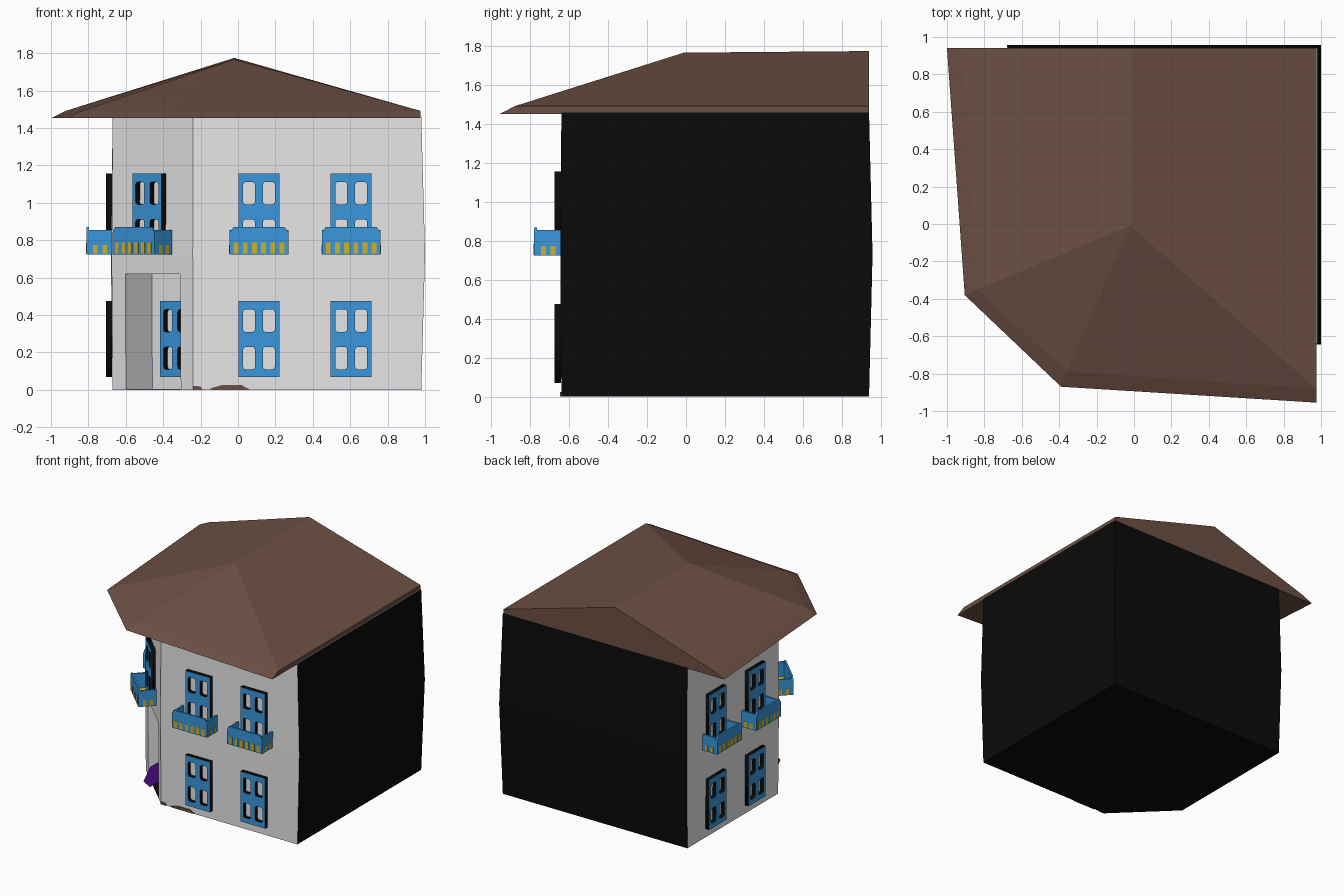
import bpy, bmesh, math
from mathutils import Matrix, Vector

if "Cube" in bpy.data.objects:
    bpy.data.objects.remove(bpy.data.objects["Cube"])


def mat(name, r, g, b):
    m = bpy.data.materials.new(name)
    m.diffuse_color = (r, g, b, 1)
    m.use_nodes = True
    m.node_tree.nodes["Principled BSDF"].inputs["Base Color"].default_value = m.diffuse_color
    return m


WALL = mat("wall_white", 0.8, 0.8, 0.8)
BLACK = mat("black", 0.003, 0.003, 0.003)
BLUE = mat("shutter_blue", 0.041, 0.31, 0.72)
BROWN = mat("roof_brown", 0.15, 0.08, 0.058)
YELLOW = mat("balcony_yellow", 0.65, 0.44, 0.017)
PURPLE = mat("purple", 0.21, 0.008, 0.68)


def make(name, bm, mats, matrix=Matrix()):
    bmesh.ops.recalc_face_normals(bm, faces=bm.faces)
    me = bpy.data.meshes.new(name)
    bm.to_mesh(me)
    bm.free()
    for m in mats:
        me.materials.append(m)
    ob = bpy.data.objects.new(name, me)
    ob.matrix_world = matrix
    bpy.context.collection.objects.link(ob)
    return ob


def loft(bm, rings, cap_top=True):
    """Stack equal-length rings of points into a closed prism."""
    vs = [[bm.verts.new(p) for p in r] for r in rings]
    n = len(rings[0])
    for a, b in zip(vs, vs[1:]):
        for i in range(n):
            j = (i + 1) % n
            bm.faces.new((a[i], a[j], b[j], b[i]))
    bm.faces.new(vs[0][::-1])
    if cap_top:
        bm.faces.new(vs[-1])
    return vs


def box(bm, x0, x1, y0, y1, z0, z1, mi=0):
    r = [(x0, y0), (x1, y0), (x1, y1), (x0, y1)]
    before = set(bm.faces)
    loft(bm, [[(x, y, z) for x, y in r] for z in (z0, z1)])
    for f in set(bm.faces) - before:
        f.material_index = mi


# ---- walls: slightly bulging prism, black on back, right and underside
foot = [(0.98, -0.64), (0.98, 0.94), (-0.67, 0.94), (-0.67, -0.22), (-0.24, -0.64)]
mid = [(1.0, -0.645), (1.0, 0.958), (-0.68, 0.958), (-0.676, -0.222), (-0.242, -0.645)]
bm = bmesh.new()
loft(bm, [[(x, y, z) for x, y in ring] for ring, z in ((foot, 0), (mid, 0.73), (foot, 1.46))])
bmesh.ops.recalc_face_normals(bm, faces=bm.faces)
for f in bm.faces:
    n = f.normal
    f.material_index = int(n.x > 0.5 or n.y > 0.5 or n.z < -0.5)
walls = make("walls", bm, [WALL, BLACK])

# ---- doorway niche cut into the chamfered corner
ANG = -math.atan2(0.42, 0.43)
NICHE = Vector((-0.4525, -0.4325, 0))


def place(x, y, z, ang):
    return Matrix.Translation((x, y, z)) @ Matrix.Rotation(ang, 4, 'Z')


bm = bmesh.new()
box(bm, -0.205, 0.205, -0.1, 0.2, 0.006, 0.62)
bmesh.ops.recalc_face_normals(bm, faces=bm.faces)
for f in bm.faces:
    f.material_index = int(f.normal.z < -0.5)
cutter = make("niche_cutter", bm, [WALL, BLACK], place(*NICHE, ANG))
cutter.hide_render = True
mod = walls.modifiers.new("niche", 'BOOLEAN')
mod.object = cutter
mod.operation = 'DIFFERENCE'
mod.solver = 'EXACT'
bpy.context.view_layer.objects.active = walls
bpy.ops.object.modifier_apply(modifier="niche")
bpy.data.objects.remove(cutter)

# ---- roof: eave lip, then slopes up to a ridge running to the back gable
eave = [(-1, 0.94), (-0.905, -0.38), (-0.39, -0.87), (0.975, -0.955), (0.975, 0.94)]
lip = [(-0.92, 0.94), (-0.835, -0.35), (-0.36, -0.79), (0.975, -0.88), (0.975, 0.94)]
bm = bmesh.new()
_, top = loft(bm, [[(x, y, 1.453) for x, y in eave], [(x, y, 1.492) for x, y in lip]], False)
apex = bm.verts.new((-0.02, -0.01, 1.767))
ridge = bm.verts.new((-0.02, 0.94, 1.775))
for face in ((top[0], top[1], apex, ridge), (top[1], top[2], apex), (top[2], top[3], apex),
             (top[3], top[4], ridge, apex), (top[4], top[0], ridge)):
    bm.faces.new(face)
make("roof", bm, [BROWN])


# ---- shutter windows: plate with four rounded panes, blue front, black sides
def window_mesh():
    cu = bpy.data.curves.new("window", 'CURVE')
    cu.dimensions = '2D'
    cu.fill_mode = 'BOTH'
    cu.extrude = 0.016

    def spline(pts):
        s = cu.splines.new('POLY')
        s.points.add(len(pts) - 1)
        for p, (x, y) in zip(s.points, pts):
            p.co = (x, y, 0, 1)
        s.use_cyclic_u = True

    spline([(-0.11, 0), (0.11, 0), (0.11, 0.405), (-0.11, 0.405)])
    for cx in (-0.053, 0.053):
        for cz in (0.1, 0.3):
            spline([(cx + sx * (0.032 - kx), cz + sz * (0.06 - kz))
                    for sx, sz, a in ((1, 1, 0), (-1, 1, 1), (-1, -1, 0), (1, -1, 1))
                    for kx, kz in (((0, 0.014), (0.004, 0.004), (0.014, 0))[::-1 if a else 1])])
    ob = bpy.data.objects.new("window_curve", cu)
    bpy.context.collection.objects.link(ob)
    dg = bpy.context.evaluated_depsgraph_get()
    me = bpy.data.meshes.new_from_object(ob.evaluated_get(dg))
    bpy.data.objects.remove(ob)
    me.transform(Matrix.Translation((0, -0.019, 0)) @ Matrix.Rotation(math.pi / 2, 4, 'X'))
    me.materials.clear()
    me.materials.append(BLUE)
    me.materials.append(BLACK)
    for p in me.polygons:
        p.material_index = 0 if p.normal.y < -0.5 else 1
    return me


WINDOW = window_mesh()


def window(name, x, y, z, ang):
    ob = bpy.data.objects.new(name, WINDOW)
    ob.matrix_world = place(x, y, z, ang)
    bpy.context.collection.objects.link(ob)


# ---- balconies: open blue trough with yellow slots along the bottom
def balcony(name, x, y, ang):
    bm = bmesh.new()
    w, d, t, h = 0.157, 0.14, 0.014, 0.145
    prof = [(-w, 0), (w, 0), (w, h - 0.03), (w - 0.02, h), (-w + 0.02, h), (-w, h - 0.03)]
    loft(bm, [[(px, py, pz) for px, pz in prof] for py in (-d, -d + t)])
    for s in (-1, 1):
        a, b = sorted((s * w, s * (w - t)))
        box(bm, a, b, -d + t, 0, 0, h - 0.015)
        a, b = sorted((s * w, s * (w + 0.002)))
        for k in range(2):
            box(bm, a, b, -0.105 + k * 0.05, -0.08 + k * 0.05, 0.004, 0.05, 1)
    box(bm, -w + t, w - t, -d + t, 0, 0, 0.012, 1)
    for k in range(6):
        cx = (k - 2.5) * 0.049
        box(bm, cx - 0.013, cx + 0.013, -d - 0.002, -d, 0.004, 0.062, 1)
    make(name, bm, [BLUE, YELLOW], place(x, y, 0.725, ang))


spots = [("front_a", 0.112, -0.64, 0), ("front_b", 0.605, -0.64, 0),
         ("left_a", -0.67, 0.1, -math.pi / 2), ("left_b", -0.67, 0.6, -math.pi / 2)]
for tag, x, y, ang in spots:
    window("lower_window_" + tag, x, y, 0.07, ang)
for tag, x, y, ang in spots + [("corner", -0.462, -0.423, ANG)]:
    window("upper_window_" + tag, x, y, 0.752, ang)
    balcony("balcony_" + tag, x, y, ang)
back = Matrix.Rotation(ANG, 3, 'Z') @ Vector((0, 0.2, 0)) + NICHE
window("niche_window", back.x, back.y, 0.07, ANG)

# ---- thin purple panel standing in the doorway, edge-on to the front
bm = bmesh.new()
pent = [(-0.55, 0.09), (-0.47, 0.015), (-0.35, 0.01), (-0.33, 0.17), (-0.46, 0.175)]
loft(bm, [[(x, y, z) for y, z in pent] for x in (-0.461, -0.458)])
make("doorway_panel", bm, [PURPLE])

# ---- low brown patches at the foot of the front wall
bm = bmesh.new()
for pts in ([(-0.15, 0.008), (-0.14, 0.002), (0.065, 0.002), (0.02, 0.025), (-0.09, 0.025)],
            [(-0.24, 0.002), (-0.19, 0.002), (-0.2, 0.017), (-0.22, 0.022), (-0.24, 0.02)]):
    loft(bm, [[(x, y, z) for x, z in pts] for y in (-0.648, -0.64)])
make("ground_patches", bm, [BROWN])
